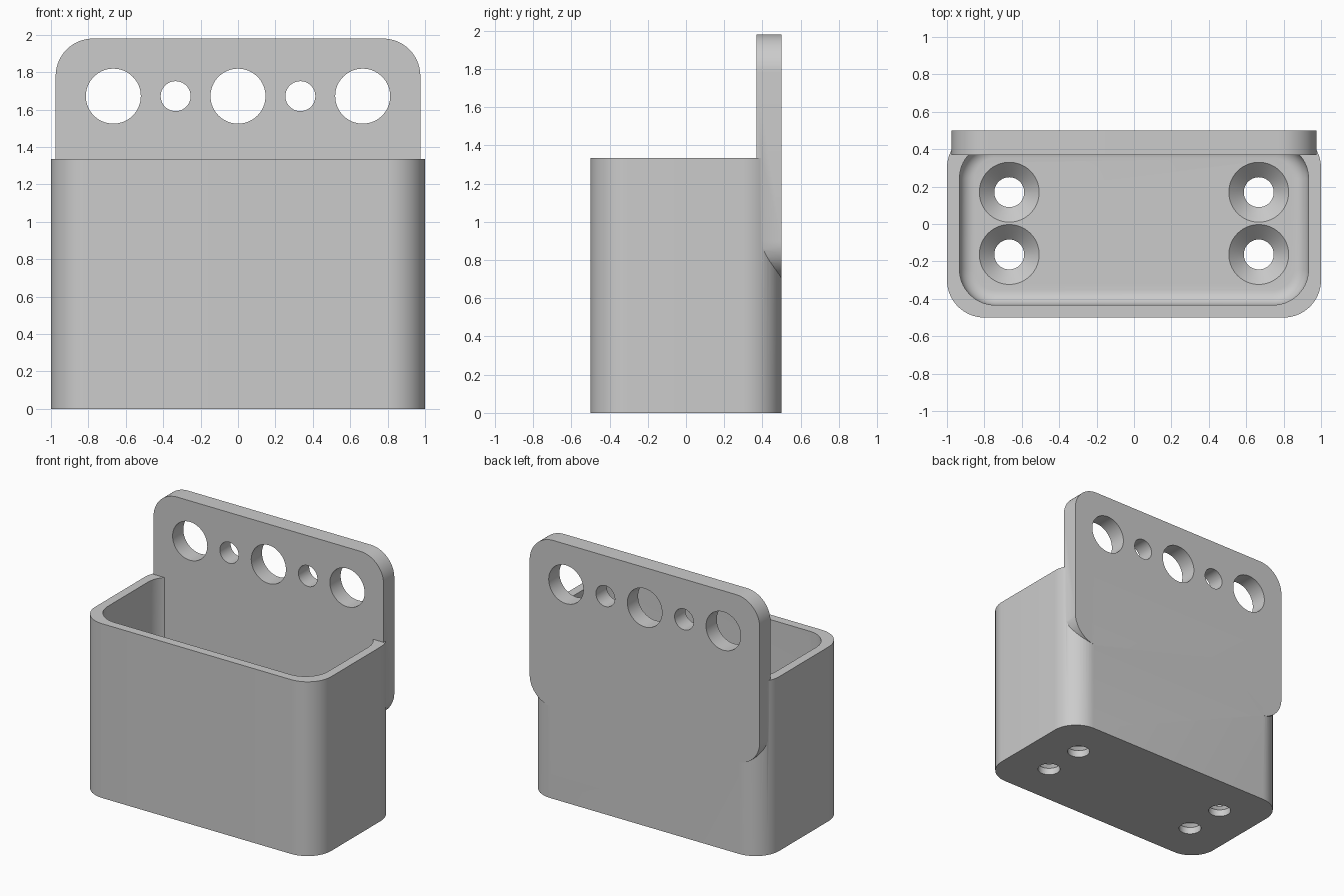
import bpy
import bmesh
import math

cube = bpy.data.objects.get("Cube")
if cube:
    bpy.data.objects.remove(cube, do_unlink=True)

grey = bpy.data.materials.new("light grey")
grey.use_nodes = True
grey.diffuse_color = (0.6, 0.6, 0.6, 1)
grey.node_tree.nodes["Principled BSDF"].inputs["Base Color"].default_value = (0.6, 0.6, 0.6, 1)

WALL, FLOOR, RIM, TOP = 0.067, 0.133, 1.335, 1.98
PLATE_FRONT, PLATE_BOTTOM = 0.37, 0.70


def rounded_rect(half_w, half_d, radius, steps=14):
    """Outline of a rectangle with round corners."""
    points = []
    for corner, (sx, sy) in enumerate([(1, 1), (-1, 1), (-1, -1), (1, -1)]):
        for i in range(steps + 1):
            a = (corner + i / steps) * math.pi / 2
            points.append((sx * (half_w - radius) + radius * math.cos(a),
                           sy * (half_d - radius) + radius * math.sin(a)))
    return points


def circle(radius, cx, cy, sides=64):
    return [(cx + radius * math.cos(2 * math.pi * i / sides),
             cy + radius * math.sin(2 * math.pi * i / sides)) for i in range(sides)]


def loft(name, sections, place=lambda u, v, h: (u, v, h)):
    """Closed solid through a list of (outline, height) sections."""
    bm = bmesh.new()
    rings = [[bm.verts.new(place(u, v, h)) for u, v in outline] for outline, h in sections]
    for low, high in zip(rings, rings[1:]):
        for i in range(len(low)):
            j = (i + 1) % len(low)
            bm.faces.new((low[i], low[j], high[j], high[i]))
    bm.faces.new(rings[0][::-1])
    bm.faces.new(rings[-1])
    bmesh.ops.recalc_face_normals(bm, faces=bm.faces)
    mesh = bpy.data.meshes.new(name)
    bm.to_mesh(mesh)
    bm.free()
    mesh.materials.append(grey)
    obj = bpy.data.objects.new(name, mesh)
    bpy.context.collection.objects.link(obj)
    return obj


def combine(target, other, operation):
    """Apply a boolean and discard the helper solid."""
    other.hide_render = True
    bpy.context.view_layer.objects.active = target
    mod = target.modifiers.new(operation, "BOOLEAN")
    mod.operation, mod.solver, mod.object = operation, "EXACT", other
    bpy.ops.object.modifier_apply(modifier=mod.name)
    bpy.data.objects.remove(other, do_unlink=True)


def upright(u, v, h):
    return (u, h, v)


# Open bin with round vertical corners
outer = rounded_rect(1, 0.5, 0.2)
holder = loft("wall_holder", [(outer, 0), (outer, RIM)])

# Cavity with a filleted floor edge
fillet, sections = 0.08, []
for i in range(9):
    a = i / 8 * math.pi / 2
    inset = fillet * (1 - math.sin(a))
    sections.append((rounded_rect(1 - WALL - inset, 0.5 - WALL - inset, 0.19 - inset),
                     FLOOR + fillet * (1 - math.cos(a))))
sections.append((sections[-1][0], RIM + 0.1))
combine(holder, loft("cavity_cutter", sections), "DIFFERENCE")

# Mounting plate at the back
middle = (TOP + PLATE_BOTTOM) / 2
outline = [(x, z + middle) for x, z in rounded_rect(0.975, (TOP - PLATE_BOTTOM) / 2, 0.2)]
plate = loft("mounting_plate", [(outline, PLATE_FRONT), (outline, 0.5)], upright)
combine(holder, plate, "UNION")

# Row of alternating large and small holes in the plate
for n in range(-2, 3):
    hole = circle(0.08 if n % 2 else 0.147, n / 3, 1.672)
    combine(holder, loft("plate_hole", [(hole, 0.3), (hole, 0.6)], upright), "DIFFERENCE")

# Countersunk screw holes through the floor
for x in (-0.667, 0.667):
    for y in (-0.163, 0.17):
        profile = [(0.08, -0.1), (0.08, FLOOR - 0.08), (0.16, FLOOR), (0.16, FLOOR + 0.05)]
        cutter = loft("floor_hole", [(circle(r, x, y), z) for r, z in profile])
        combine(holder, cutter, "DIFFERENCE")

# Smooth rounds, sharp edges
bpy.ops.object.select_all(action="DESELECT")
holder.select_set(True)
bpy.context.view_layer.objects.active = holder
bpy.ops.object.shade_smooth_by_angle(angle=math.radians(30))
